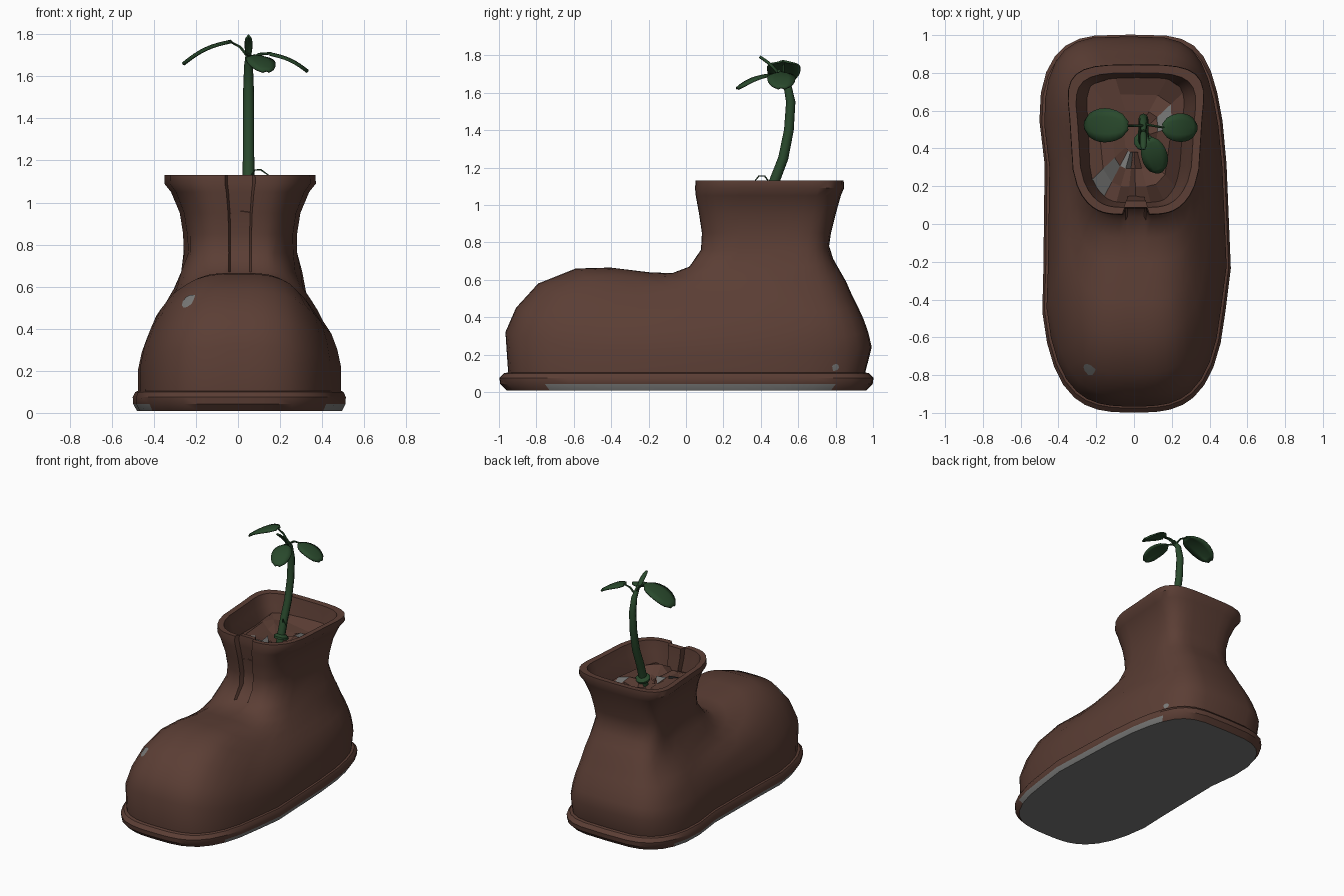
import bpy, bmesh, math, random
from mathutils import Vector
from mathutils.bvhtree import BVHTree

if "Cube" in bpy.data.objects:
    bpy.data.objects.remove(bpy.data.objects["Cube"])

random.seed(4)


def material(name, rgb):
    m = bpy.data.materials.new(name)
    m.diffuse_color = (*rgb, 1)
    m.use_nodes = True
    m.node_tree.nodes["Principled BSDF"].inputs["Base Color"].default_value = m.diffuse_color
    return m


BROWN = material("boot brown", (0.105, 0.048, 0.035))
GREEN = material("plant green", (0.022, 0.066, 0.025))
GREY = material("worn grey", (0.19, 0.19, 0.185))


def finish(name, bm, mats, angle=40, rule=None):
    bmesh.ops.recalc_face_normals(bm, faces=bm.faces)
    if rule:
        for f in bm.faces:
            f.material_index = rule(f)
    me = bpy.data.meshes.new(name)
    bm.to_mesh(me)
    bm.free()
    for m in mats:
        me.materials.append(m)
    if angle:
        me.shade_smooth()
        me.set_sharp_from_angle(angle=math.radians(angle))
    ob = bpy.data.objects.new(name, me)
    bpy.context.collection.objects.link(ob)
    return ob


def loft(rings, cap=True):
    bm = bmesh.new()
    rows = [[bm.verts.new(p) for p in r] for r in rings]
    for a, b in zip(rows, rows[1:]):
        for i in range(len(a)):
            j = (i + 1) % len(a)
            bm.faces.new((a[i], a[j], b[j], b[i]))
    if cap:
        bm.faces.new(rows[0])
        bm.faces.new(rows[-1])
    return bm


def spow(v, e):
    return math.copysign(abs(v) ** e, v)


# Column angles: 0 is the front; tight columns there form the tongue groove
HALF = [0.026, 0.042, 0.11, 0.22, 0.36, 0.5, 0.68, 0.87, 1.07, 1.27, 1.47, 1.67,
        1.87, 2.07, 2.27, 2.47, 2.66, 2.84, 3.0]
T = [0] + HALF + [math.pi] + [-t for t in reversed(HALF)]


def sole_point(t, k=1.0):
    e = 0.625 if math.cos(t) > 0 else 0.5
    y = 0.0025 - 0.9525 * k * spow(math.cos(t), e)
    x = 0.475 * k * spow(math.sin(t), e)
    x *= 1 - 0.04 * math.exp(-((y - 0.2) / 0.25) ** 2)
    return x + 0.028 * math.cos(4 * max(y, -0.4)), y


def shaft_point(t, yf, yb, w, groove=0.035):
    e = 0.4 if math.cos(t) > 0 else 0.555
    y = (yf + yb) / 2 - (yb - yf) / 2 * spow(math.cos(t), e)
    x = w * spow(math.sin(t), e) * (0.95 - 0.24 * math.cos(t))
    if abs(t) < 0.03:
        y += groove
    return x + 0.01, y


# Foot columns: (share of the way from sole edge to ankle, height) per level
FRONT = [(0, .09), (-.015, .32), (.04, .45), (.155, .58), (.35, .66), (.53, .665),
         (.73, .64), (.85, .635), (.94, .67), (1, .76)]
SIDE = [(0, .09), (0, .21), (.08, .29), (.2, .36), (.35, .42), (.5, .47),
        (.65, .53), (.77, .59), (.9, .67), (1, .76)]
BACK = [(0, .09), (-.2, .24), (-.1, .32), (.03, .39), (.2, .46), (.36, .52),
        (.52, .59), (.7, .65), (.88, .71), (1, .78)]


def foot_point(t, i):
    a = math.degrees(abs(t))
    wf = ((1 + math.cos(math.radians(a * 180 / 110))) / 2) ** 1.3 if a < 110 else 0
    wb = (1 + math.cos(math.radians((180 - a) * 180 / 70))) / 2 if a > 110 else 0
    ws = 1 - wf - wb
    h, z = (wf * FRONT[i][n] + ws * SIDE[i][n] + wb * BACK[i][n] for n in (0, 1))
    b = sole_point(t)
    s = shaft_point(t, 0.08, 0.765, 0.27, 0.035 if i == 9 else 0.02 if i == 8 else 0)
    x, y = (b[n] + (s[n] - b[n]) * h for n in (0, 1))
    # soft folds around the ankle
    if 4 <= i and 0.6 < abs(t) < 2.6:
        x += 0.01 * math.sin(14 * z + 8 * y)
    return x, y, z


# Boot body: foot, flared shaft, rim and inner wall in one skin
SHAFT = [(.085, .775, .272, .85), (.07, .80, .288, .95), (.052, .828, .33, 1.05),
         (.048, .845, .362, 1.09), (.052, .843, .36, 1.13), (.088, .80, .318, 1.128),
         (.095, .785, .295, 1.05), (.115, .76, .252, .95), (.125, .74, .235, .86)]
rings = [[foot_point(t, i) for t in T] for i in range(10)]
rings += [[(*shaft_point(t, yf, yb, w), z) for t in T] for yf, yb, w, z in SHAFT]
body = finish("boot_body", loft(rings), [BROWN], 42)

# Sole: brown welt with a worn grey underside
WELT = [(.97, .11), (1.025, .1), (1.05, .075), (1.045, .042), (1.01, .008)]


def sole_rule(f):
    c = f.calc_center_median()
    return int(c.z < 0.01 or (c.z < 0.035 and abs(c.y) < 0.78))


finish("sole", loft([[(*sole_point(t, k), z) for t in T] for k, z in WELT]),
       [BROWN, GREY], 35, sole_rule)

# Soil: lumpy faceted floor inside the shaft
rings = []
for k in (1.0, 0.72, 0.45, 0.2):
    rings.append([])
    for t in T[::3]:
        x, y = shaft_point(t, .10, .78, .275, 0)
        rings[-1].append((x * k, 0.45 + (y - 0.45) * k, 0.98 + random.uniform(-.04, .04)))
bm = loft(rings, False)
bmesh.ops.holes_fill(bm, edges=[e for e in bm.edges if e.is_boundary and
                                all((v.co.xy - Vector((0, .45))).length < .15 for v in e.verts)])
soil = finish("soil", bm, [BROWN, GREY], 0, lambda f: int(random.random() < 0.08))
if sum(p.normal.z for p in soil.data.polygons) < 0:
    soil.data.flip_normals()

# Worn patches laid onto the leather
tree = BVHTree.FromPolygons([v.co for v in body.data.vertices],
                            [p.vertices[:] for p in body.data.polygons])


def patch(name, centre, size):
    c, n, _, _ = tree.find_nearest(Vector(centre))
    if n.dot(c - Vector((0, c.y * 0.7, 0.3))) < 0:
        n = -n
    u = n.orthogonal().normalized()
    v = n.cross(u)
    bm = bmesh.new()
    mid = bm.verts.new(c + n * 0.005)
    rim = []
    for k in range(9):
        a = k * math.tau / 9
        r = size * random.uniform(0.75, 1.1)
        q = tree.find_nearest(c + u * r * math.cos(a) + v * r * math.sin(a))[0]
        rim.append(bm.verts.new(q + n * 0.004))
    for k in range(9):
        bm.faces.new((mid, rim[k], rim[(k + 1) % 9]))
    finish(name, bm, [GREY], 60)


patch("toe_patch", (-0.24, -0.77, 0.53), 0.045)
patch("heel_patch", (0.42, 0.82, 0.13), 0.022)


# Plant: tapered tubes and leaves
def tube(name, pts, radii, sides=8):
    pts = [Vector(p) for p in pts]
    rings = []
    for i, p in enumerate(pts):
        d = (pts[min(i + 1, len(pts) - 1)] - pts[max(i - 1, 0)]).normalized()
        ref = Vector((1, 0, 0)) if abs(d.x) < 0.8 else Vector((0, 1, 0))
        u = d.cross(ref).normalized()
        v = d.cross(u)
        rings.append([p + radii[i] * (u * math.cos(k * math.tau / sides) +
                                      v * math.sin(k * math.tau / sides)) for k in range(sides)])
    return finish(name, loft(rings), [GREEN], 50)


def leaf(name, base, tip, width, arch, steps=8):
    base, tip = Vector(base), Vector(tip)
    axis = tip - base
    side = axis.cross(Vector((0, 0, 1))).normalized()
    up = side.cross(axis).normalized()
    bm = bmesh.new()
    rows = []
    for i in range(steps + 1):
        s = 0.01 + 0.98 * i / steps
        w = width / 2 * math.sin(math.pi * s) ** 0.42
        mid = base + axis * s + up * arch * math.sin(math.pi * s)
        rows.append([bm.verts.new(mid + side * w * k - up * 0.008 * k * k)
                     for k in (-1, -0.5, 0, 0.5, 1)])
    for a, b in zip(rows, rows[1:]):
        for k in range(4):
            bm.faces.new((a[k], a[k + 1], b[k + 1], b[k]))
    ob = finish(name, bm, [GREEN], 60)
    m = ob.modifiers.new("thickness", "SOLIDIFY")
    m.thickness = 0.01
    m.offset = 0


tube("stem", [(.05, .42, .93), (.05, .44, 1.02), (.05, .47, 1.12), (.05, .52, 1.25),
              (.05, .55, 1.4), (.05, .56, 1.55), (.05, .54, 1.65), (.05, .49, 1.72)],
     [.03, .029, .028, .027, .026, .025, .021, .012])
tube("stem_collar", [(.05, .435, .995), (.05, .44, 1.01), (.05, .445, 1.025)], [.05, .052, .035], 10)
leaf("top_leaf", (.05, .50, 1.70), (.05, .395, 1.795), 0.032, 0.008)
tube("left_stalk", [(.05, .52, 1.69), (.01, .52, 1.74), (-.04, .52, 1.768)], [.008, .007, .006], 6)
leaf("left_leaf", (-.03, .52, 1.77), (-.265, .525, 1.66), 0.18, 0.02)
tube("right_stalk", [(.05, .53, 1.67), (.10, .52, 1.705), (.16, .51, 1.71)], [.008, .007, .006], 6)
leaf("right_leaf", (.15, .51, 1.71), (.335, .51, 1.625), 0.15, 0.015)
tube("front_stalk", [(.05, .53, 1.66), (.06, .49, 1.69), (.08, .44, 1.70)], [.008, .007, .006], 6)
leaf("front_leaf", (.08, .455, 1.70), (.135, .27, 1.625), 0.135, 0.015)
tube("sprig", [(.05, .46, 1.10), (.08, .42, 1.155), (.11, .39, 1.155), (.145, .37, 1.13)],
     [.005, .004, .004, .003], 5)
